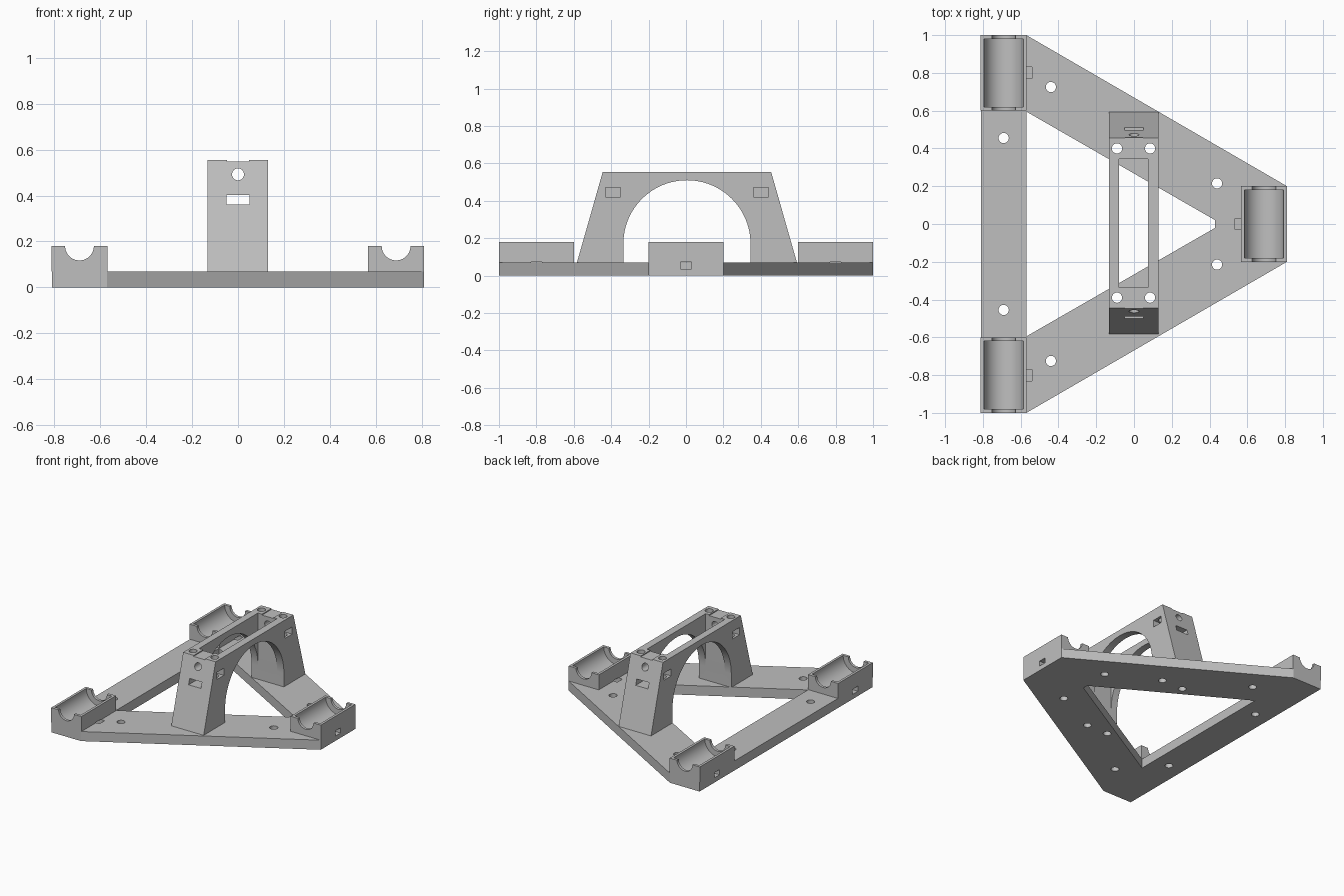
import bpy, bmesh, math
from mathutils import Vector, Matrix

cube = bpy.data.objects.get("Cube")
if cube:
    bpy.data.objects.remove(cube, do_unlink=True)

grey = bpy.data.materials.new("grey plastic")
grey.use_nodes = True
COLOR = (0.52, 0.52, 0.52, 1)
grey.diffuse_color = COLOR
grey.node_tree.nodes["Principled BSDF"].inputs["Base Color"].default_value = COLOR

BASE = 0.07      # plate thickness
BLOCK = 0.18     # top of the bearing blocks
TOP = 0.555      # top of the tower
OFF = 0.005      # tower offset along y


def finish(name, bm):
    bmesh.ops.recalc_face_normals(bm, faces=bm.faces)
    mesh = bpy.data.meshes.new(name)
    bm.to_mesh(mesh)
    bm.free()
    mesh.materials.append(grey)
    obj = bpy.data.objects.new(name, mesh)
    bpy.context.collection.objects.link(obj)
    return obj


def prism(name, points, direction):
    """Extrude a closed outline of 3D points along a direction."""
    bm = bmesh.new()
    face = bm.faces.new([bm.verts.new(p) for p in points])
    new = bmesh.ops.extrude_face_region(bm, geom=[face])["geom"]
    moved = [v for v in new if isinstance(v, bmesh.types.BMVert)]
    bmesh.ops.translate(bm, verts=moved, vec=Vector(direction))
    return finish(name, bm)


def box(name, x, y, z):
    """Box from three (low, high) ranges."""
    pts = [(x[0], y[0], z[0]), (x[1], y[0], z[0]), (x[1], y[1], z[0]), (x[0], y[1], z[0])]
    return prism(name, pts, (0, 0, z[1] - z[0]))


def rod(name, center, radius, length, axis="z"):
    bm = bmesh.new()
    turn = Matrix.Rotation(math.pi / 2, 4, "X") if axis == "y" else Matrix()
    bmesh.ops.create_cone(bm, cap_ends=True, segments=64, radius1=radius, radius2=radius,
                          depth=length, matrix=Matrix.Translation(center) @ turn)
    return finish(name, bm)


def cut(obj, cutter):
    """Subtract the cutter and discard it."""
    mod = obj.modifiers.new("cut", "BOOLEAN")
    mod.operation, mod.solver, mod.object = "DIFFERENCE", "EXACT", cutter
    bpy.ops.object.select_all(action="DESELECT")
    obj.select_set(True)
    bpy.context.view_layer.objects.active = obj
    bpy.ops.object.modifier_apply(modifier=mod.name)
    bpy.data.objects.remove(cutter, do_unlink=True)


def smooth(obj):
    bpy.ops.object.select_all(action="DESELECT")
    obj.select_set(True)
    bpy.context.view_layer.objects.active = obj
    bpy.ops.object.shade_smooth_by_angle(angle=math.radians(25))


# Triangular base plate with a triangular window
outer = [(-0.81, -1), (-0.57, -1), (0.81, -0.2), (0.81, 0.2), (-0.57, 1), (-0.81, 1)]
inner = [(-0.57, -0.595), (0.43, -0.02), (0.43, 0.02), (-0.57, 0.595)]
base = prism("base_frame", [(x, y, 0) for x, y in outer], (0, 0, BASE))
cut(base, prism("cutter", [(x, y, -0.1) for x, y in inner], (0, 0, 0.4)))

# Mounting holes through the base, including those below the tower
for side in (-1, 1):
    for x, y in ((-0.69, 0.455), (-0.44, 0.725), (0.44, 0.215)):
        cut(base, rod("cutter", (x, side * y, 0), 0.027, 0.4))
    for x in (-0.09, 0.085):
        cut(base, rod("cutter", (x, side * 0.395 + OFF, 0), 0.027, 0.4))

# Bearing blocks with a wide trough, a narrow shaft notch and a strap slot
blocks = (("rear_left_bearing_block", -0.69, 0.8, -0.9, -0.54),
          ("rear_right_bearing_block", -0.69, -0.8, -0.9, -0.54),
          ("front_bearing_block", 0.688, 0, 0.535, 0.9))
for name, x, y, slot_start, slot_end in blocks:
    block = box(name, (x - 0.122, x + 0.122), (y - 0.2, y + 0.2), (BASE, BLOCK))
    cut(block, rod("cutter", (x, y, BLOCK), 0.104, 0.36, "y"))
    cut(block, rod("cutter", (x, y, BLOCK), 0.0625, 0.5, "y"))
    for part in (base, block):
        cut(part, box("cutter", (slot_start, slot_end), (y - 0.03, y + 0.03), (0.035, 0.0735)))
    smooth(block)
smooth(base)

# Tower: trapezoid profile with an arch
profile = [(-0.588, BASE), (0.588, BASE), (0.45, TOP), (-0.45, TOP)]
tower = prism("arched_tower", [(-0.132, y + OFF, z) for y, z in profile], (0.262, 0, 0))
R, SPRING = 0.34, 0.17
arch = [(-R, 0), (R, 0)]
arch += [(R * math.cos(a), SPRING + R * math.sin(a))
         for a in (math.pi * i / 48 for i in range(49))]
cut(tower, prism("cutter", [(-0.3, y + OFF, z) for y, z in arch], (0.6, 0, 0)))

# Central gap, shallow top groove, rod bore and strap slot
cut(tower, box("cutter", (-0.08, 0.075), (OFF - R, OFF + R), (0, 0.7)))
cut(tower, box("cutter", (-0.047, 0.047), (-0.7, 0.7), (0.548, 0.7)))
cut(tower, rod("cutter", (0, 0, 0.492), 0.026, 1.6, "y"))
cut(tower, box("cutter", (-0.05, 0.05), (-0.8, 0.8), (0.36, 0.402)))

# Vertical screw holes and nut pockets at the four corners
for side in (-1, 1):
    y = side * 0.395 + OFF
    for x, low, high in ((-0.09, -0.2, -0.055), (0.085, 0.055, 0.2)):
        cut(tower, rod("cutter", (x, y, 0.3), 0.027, 0.9))
        cut(tower, box("cutter", (low, high), (y - 0.04, y + 0.04), (0.42, 0.472)))
smooth(tower)
